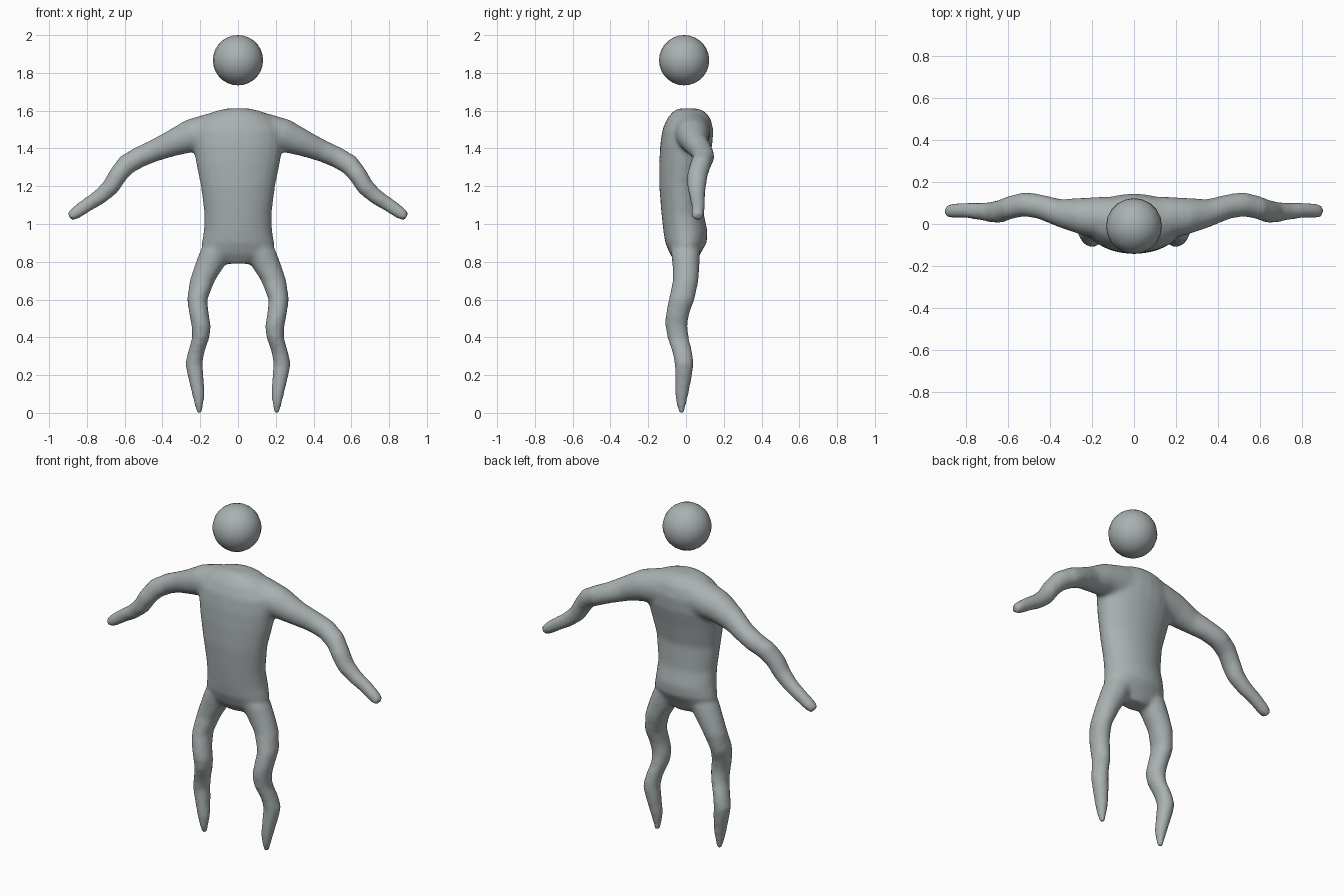
import bpy, bmesh, math
from mathutils import Vector

cube = bpy.data.objects.get("Cube")
if cube:
    bpy.data.objects.remove(cube)

grey = bpy.data.materials.new("soft_grey")
grey.use_nodes = True
colour = (0.40, 0.44, 0.44, 1)
grey.diffuse_color = colour
grey.node_tree.nodes["Principled BSDF"].inputs["Base Color"].default_value = colour


def loft(bm, rings):
    """Skin a closed tube through rings of (centre, axis_a, axis_b)."""
    n = 24
    loops = []
    for c, a, b in rings:
        angles = [2 * math.pi * i / n for i in range(n)]
        loops.append([bm.verts.new(c + a * math.cos(t) + b * math.sin(t)) for t in angles])
    for lo, hi in zip(loops, loops[1:]):
        for i in range(n):
            j = (i + 1) % n
            bm.faces.new((lo[i], lo[j], hi[j], hi[i]))
    bm.faces.new(loops[0][::-1])
    bm.faces.new(loops[-1])


def upright(x0, x1, y0, y1, z):
    """Horizontal ring fitted to its x and y limits."""
    return (Vector(((x0 + x1) / 2, (y0 + y1) / 2, z)),
            Vector(((x1 - x0) / 2, 0, 0)), Vector((0, (y1 - y0) / 2, 0)))


bm = bmesh.new()

# Torso: height, half width, front, back
torso = [(0.79, 0.09, -0.05, 0.05), (0.84, 0.19, -0.085, 0.075), (0.90, 0.193, -0.11, 0.11),
         (0.96, 0.182, -0.12, 0.115), (1.05, 0.178, -0.13, 0.095), (1.2, 0.197, -0.142, 0.09),
         (1.32, 0.222, -0.142, 0.115), (1.42, 0.24, -0.137, 0.14), (1.5, 0.24, -0.125, 0.145),
         (1.56, 0.19, -0.1, 0.13), (1.595, 0.13, -0.07, 0.1), (1.612, 0.06, -0.04, 0.06)]
loft(bm, [upright(-w, w, f, b, z) for z, w, f, b in torso])

# Leg: height, inner x, outer x, front, back
leg = [(0.0, 0.19, 0.222, -0.04, -0.005), (0.04, 0.182, 0.23, -0.05, 0.0),
       (0.1, 0.176, 0.244, -0.06, 0.014), (0.2, 0.182, 0.268, -0.06, 0.034),
       (0.26, 0.187, 0.28, -0.06, 0.04), (0.32, 0.178, 0.266, -0.073, 0.035),
       (0.4, 0.15, 0.243, -0.1, 0.015), (0.46, 0.143, 0.246, -0.11, 0.008),
       (0.52, 0.154, 0.258, -0.108, 0.016), (0.6, 0.162, 0.27, -0.092, 0.046),
       (0.7, 0.122, 0.256, -0.07, 0.067), (0.78, 0.07, 0.23, -0.072, 0.072),
       (0.86, 0.03, 0.2, -0.08, 0.075)]

# Arm: centre x, centre z, half thickness, centre y, half depth
arm = [(0.0, 1.505, 0.105, 0.03, 0.1), (0.15, 1.485, 0.1, 0.03, 0.1),
       (0.25, 1.467, 0.088, 0.036, 0.088), (0.35, 1.427, 0.07, 0.05, 0.068),
       (0.45, 1.385, 0.058, 0.083, 0.06), (0.52, 1.355, 0.056, 0.094, 0.058),
       (0.59, 1.315, 0.055, 0.078, 0.056), (0.635, 1.26, 0.05, 0.06, 0.056),
       (0.675, 1.195, 0.047, 0.056, 0.05), (0.73, 1.145, 0.042, 0.06, 0.042),
       (0.8, 1.1, 0.038, 0.065, 0.037), (0.865, 1.055, 0.034, 0.062, 0.035),
       (0.892, 1.035, 0.022, 0.062, 0.033)]

for side in (1, -1):
    loft(bm, [upright(side * i, side * o, f, b, z) for z, i, o, f, b in leg])
    rings = []
    for k, (x, z, h, y, d) in enumerate(arm):
        p, q = arm[max(k - 1, 0)], arm[min(k + 1, len(arm) - 1)]
        run = Vector((q[0] - p[0], 0, q[1] - p[1])).normalized()
        across = Vector((-run.z * side, 0, run.x))
        rings.append((Vector((x * side, y, z)), across * h, Vector((0, d * side, 0))))
    loft(bm, rings)
bmesh.ops.recalc_face_normals(bm, faces=bm.faces)

mesh = bpy.data.meshes.new("body")
bm.to_mesh(mesh)
bm.free()
body = bpy.data.objects.new("body", mesh)
bpy.context.collection.objects.link(body)
mesh.materials.append(grey)

# Fuse the limbs and torso into one soft skin
fuse = body.modifiers.new("fuse", "REMESH")
fuse.mode = "VOXEL"
fuse.voxel_size = 0.012
fuse.use_smooth_shade = True
soften = body.modifiers.new("soften", "SMOOTH")
soften.factor = 0.5
soften.iterations = 12

# Floating head
bpy.ops.mesh.primitive_uv_sphere_add(segments=20, ring_count=14, radius=0.133,
                                     location=(0, -0.01, 1.867))
head = bpy.context.object
head.name = "head"
head.data.materials.append(grey)
bpy.ops.object.shade_smooth()
